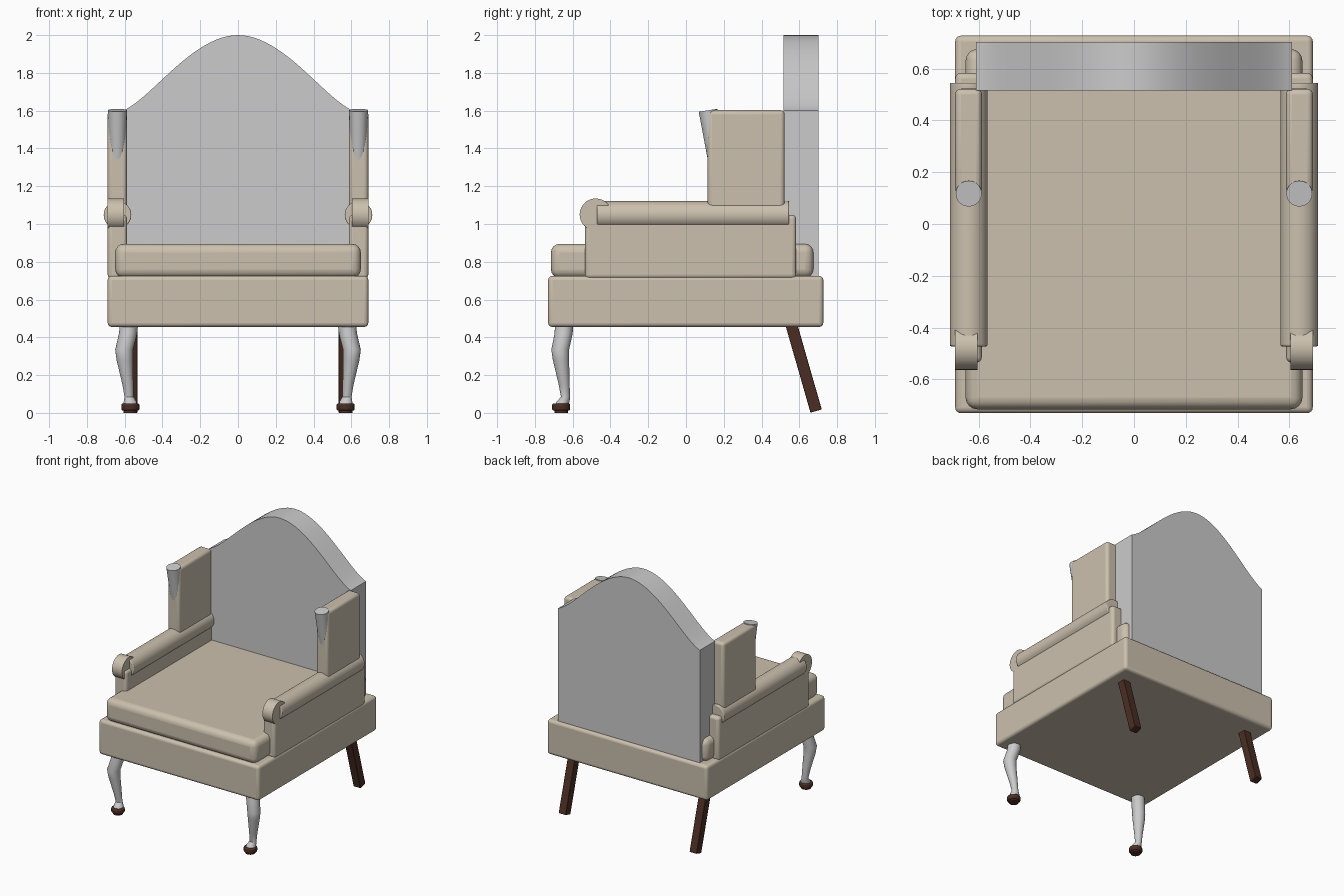
import bpy, bmesh, math
from mathutils import Vector, Matrix

cube = bpy.data.objects.get("Cube")
if cube:
    bpy.data.objects.remove(cube, do_unlink=True)


def material(name, rgb):
    m = bpy.data.materials.new(name)
    m.use_nodes = True
    m.diffuse_color = (*rgb, 1)
    m.node_tree.nodes["Principled BSDF"].inputs["Base Color"].default_value = (*rgb, 1)
    return m


BEIGE = material("beige fabric", (0.60, 0.53, 0.42))
GREY = material("plain grey", (0.60, 0.60, 0.60))
WOOD = material("dark wood", (0.07, 0.027, 0.017))


def finish(name, bm, mat, bevel=0.0, segments=4):
    bmesh.ops.recalc_face_normals(bm, faces=bm.faces)
    mesh = bpy.data.meshes.new(name)
    bm.to_mesh(mesh)
    bm.free()
    mesh.materials.append(mat)
    obj = bpy.data.objects.new(name, mesh)
    bpy.context.collection.objects.link(obj)
    if bevel:
        mod = obj.modifiers.new("soft edges", 'BEVEL')
        mod.width = bevel
        mod.segments = segments
        mod.limit_method = 'ANGLE'
        mod.angle_limit = math.radians(50)
    bpy.ops.object.select_all(action='DESELECT')
    obj.select_set(True)
    bpy.context.view_layer.objects.active = obj
    bpy.ops.object.shade_smooth_by_angle(angle=math.radians(40))
    return obj


def box(name, low, high, mat, bevel):
    low, high = Vector(low), Vector(high)
    bm = bmesh.new()
    bmesh.ops.create_cube(bm, size=1)
    bmesh.ops.scale(bm, vec=high - low, verts=bm.verts)
    bmesh.ops.translate(bm, vec=(low + high) / 2, verts=bm.verts)
    return finish(name, bm, mat, bevel)


def rod(name, start, end, r1, r2, mat, bevel=0.0, sides=32):
    """Round rod or cone from start to end."""
    start, end = Vector(start), Vector(end)
    axis = end - start
    bm = bmesh.new()
    turn = axis.to_track_quat('Z', 'Y').to_matrix().to_4x4()
    bmesh.ops.create_cone(bm, cap_ends=True, segments=sides, radius1=r1, radius2=r2,
                          depth=axis.length,
                          matrix=Matrix.Translation((start + end) / 2) @ turn)
    return finish(name, bm, mat, bevel)


def loft(name, rings, mat, sides=24):
    """Skin stacked horizontal rings given as (x, y, z, radius)."""
    bm = bmesh.new()
    loops = []
    for x, y, z, r in rings:
        angles = [2 * math.pi * i / sides for i in range(sides)]
        loops.append([bm.verts.new((x + r * math.cos(a), y + r * math.sin(a), z))
                      for a in angles])
    for a, b in zip(loops, loops[1:]):
        for i in range(sides):
            j = (i + 1) % sides
            bm.faces.new((a[i], a[j], b[j], b[i]))
    bm.faces.new(loops[0])
    bm.faces.new(loops[-1])
    return finish(name, bm, mat)


# Seat base and cushion
box("seat_base", (-0.69, -0.73, 0.455), (0.69, 0.727, 0.725), BEIGE, 0.022)
box("seat_cushion", (-0.65, -0.715, 0.715), (0.65, 0.675, 0.895), BEIGE, 0.045)

# Backrest with an arched top
STEPS = 24
curve = [Vector(p) for p in ((0.61, 1.6), (0.46, 1.66), (0.24, 2.0), (0, 2.0))]
half = []
for i in range(STEPS + 1):
    t = i / STEPS
    s = 1 - t
    half.append(curve[0] * s**3 + curve[1] * 3 * s * s * t
                + curve[2] * 3 * s * t * t + curve[3] * t**3)
outline = [(p.x, p.y) for p in half] + [(-p.x, p.y) for p in reversed(half[:-1])]
outline += [(-0.61, 0.7), (0.61, 0.7)]
bm = bmesh.new()
face = bm.faces.new([bm.verts.new((x, 0.515, z)) for x, z in outline])
extruded = bmesh.ops.extrude_face_region(bm, geom=[face])["geom"]
bmesh.ops.translate(bm, vec=(0, 0.187, 0),
                    verts=[v for v in extruded if isinstance(v, bmesh.types.BMVert)])
finish("backrest", bm, GREY)

for side, label in ((1, "left"), (-1, "right")):
    def span(y0, y1, z0, z1, x0=0.587, x1=0.69):
        xs = sorted((side * x0, side * x1))
        return (xs[0], y0, z0), (xs[1], y1, z1)

    # Arm: panel, long roll and front scroll
    box(label + "_arm_panel", *span(-0.535, 0.583, 0.71, 1.048), BEIGE, 0.022)
    rod(label + "_arm_roll", (side * 0.638, -0.472, 1.048), (side * 0.638, 0.545, 1.048),
        0.073, 0.073, BEIGE, 0.006)
    rod(label + "_arm_scroll", (side * 0.604, -0.478, 1.05), (side * 0.69, -0.478, 1.05),
        0.085, 0.085, BEIGE)

    # Wing and its tilted front trim
    box(label + "_wing", *span(0.115, 0.522, 1.03, 1.603), BEIGE, 0.022)
    rod(label + "_wing_trim", (side * 0.638, 0.178, 1.21), (side * 0.638, 0.117, 1.602),
        0.038, 0.05, GREY)

    # Curved front leg and round foot
    profile = ((0.577, -0.645, 0.47, 0.048), (0.582, -0.648, 0.42, 0.048),
               (0.603, -0.666, 0.335, 0.047), (0.600, -0.662, 0.28, 0.043),
               (0.583, -0.645, 0.15, 0.029), (0.577, -0.638, 0.085, 0.024),
               (0.571, -0.65, 0.06, 0.034), (0.57, -0.66, 0.04, 0.036))
    loft(label + "_front_leg", [(side * x, y, z, r) for x, y, z, r in profile], GREY)
    foot = (side * 0.57, -0.661)
    rod(label + "_foot", (*foot, 0.012), (*foot, 0.05), 0.048, 0.048, WOOD, 0.01)
    rod(label + "_foot_pad", (*foot, 0), (*foot, 0.02), 0.035, 0.035, WOOD)

    # Splayed square back leg
    bm = bmesh.new()
    bmesh.ops.create_cube(bm, size=1)
    bmesh.ops.scale(bm, vec=(0.062, 0.062, 0.5), verts=bm.verts)
    bmesh.ops.rotate(bm, cent=(0, 0, 0), matrix=Matrix.Rotation(math.radians(16), 3, 'X'),
                     verts=bm.verts)
    bmesh.ops.translate(bm, vec=(side * 0.563, 0.62, 0.25), verts=bm.verts)
    finish(label + "_back_leg", bm, WOOD, 0.004, 2)
